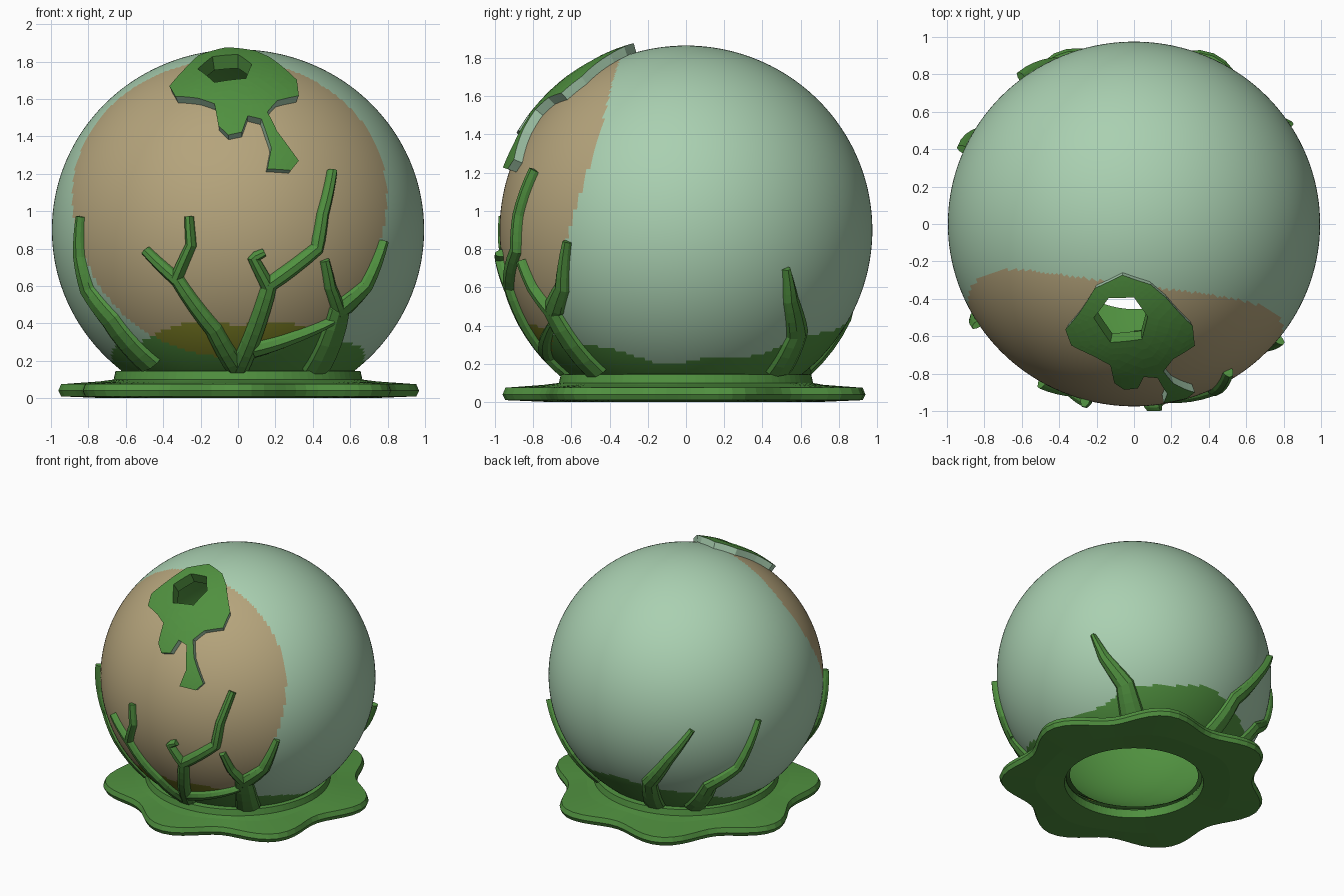
import bpy, bmesh, math
from mathutils import Vector

if "Cube" in bpy.data.objects:
    bpy.data.objects.remove(bpy.data.objects["Cube"])

RX, RY, RZ, CZ = 0.995, 0.975, 0.965, 0.90


def material(name, rgb):
    m = bpy.data.materials.new(name)
    m.diffuse_color = (*rgb, 1)
    m.use_nodes = True
    m.node_tree.nodes["Principled BSDF"].inputs["Base Color"].default_value = m.diffuse_color
    return m


PALE = material("pale green", (0.40, 0.63, 0.44))
TAN = material("tan", (0.46, 0.37, 0.20))
OLIVE = material("olive", (0.22, 0.23, 0.02))
GREEN = material("leaf green", (0.08, 0.28, 0.05))


def finish(name, bm, mats, smooth=False):
    bmesh.ops.recalc_face_normals(bm, faces=bm.faces)
    me = bpy.data.meshes.new(name)
    bm.to_mesh(me)
    bm.free()
    for m in mats:
        me.materials.append(m)
    for p in me.polygons:
        p.use_smooth = smooth
    ob = bpy.data.objects.new(name, me)
    bpy.context.collection.objects.link(ob)
    return ob


def normal(p):
    return Vector((p.x / RX**2, p.y / RY**2, (p.z - CZ) / RZ**2)).normalized()


def on_globe(theta, z):
    k = math.sqrt(max(0, 1 - ((z - CZ) / RZ) ** 2))
    return Vector((RX * k * math.cos(theta), RY * k * math.sin(theta), z))


def front(x, z):
    k = math.sqrt(max(0, 1 - ((z - CZ) / RZ) ** 2))
    return on_globe(-math.acos(max(-1, min(1, x / (RX * k)))), z)


# Globe shells, open at the bottom and at the spout
def globe(name, seg, rings, inset, mats, colour=None):
    bm = bmesh.new()
    bmesh.ops.create_uvsphere(bm, u_segments=seg, v_segments=rings, radius=1)
    for v in bm.verts:
        v.co = Vector((v.co.x * (RX - inset), v.co.y * (RY - inset), CZ + v.co.z * (RZ - inset)))
    gone = []
    for f in bm.faces:
        c = f.calc_center_median()
        lat = math.degrees(math.atan2((c.z - CZ) / RZ, -c.y / RY))
        if c.z < 0.06 or ((c.x + 0.065) / 0.155) ** 2 + ((lat - 59.5) / 10) ** 2 < 1:
            gone.append(f)
        elif colour:
            f.material_index = colour(c)
    bmesh.ops.delete(bm, geom=gone, context='FACES')
    return finish(name, bm, mats, True)


def globe_colour(c):
    a = math.atan2(c.y, c.x)
    low = c.z < 0.31 - 0.10 * math.cos(2 * a) + 0.015 * math.sin(9 * a)
    rz = 0.72 if c.z > 1.09 else 0.87
    face = c.y < 0 and ((c.x + 0.045) / 0.84) ** 2 + ((c.z - 1.09) / rz) ** 2 < 1
    return (2 if low else 1) if face else (3 if low else 0)


globe("globe_shell", 240, 140, 0, [PALE, TAN, OLIVE, GREEN], globe_colour)
globe("globe_lining", 72, 44, 0.025, [GREEN])

# Wavy base flange with raised collar: (radius, height, waviness)
profile = [(0.49, 0.07, 0), (0.50, 0.01, 0), (0.70, 0.005, 0.2), (0.90, 0.01, 1),
           (0.915, 0.04, 1), (0.90, 0.075, 1), (0.73, 0.09, 0.3), (0.665, 0.10, 0),
           (0.655, 0.145, 0), (0.58, 0.15, 0)]
bm = bmesh.new()
N = 84
rows = []
for i in range(N):
    a = 2 * math.pi * i / N
    wave = 0.07 * math.cos(7 * (a - math.radians(12)))
    rows.append([bm.verts.new(((r + w * wave) * math.cos(a),
                               (r + w * wave) * math.sin(a) + 0.025 * w,
                               z if z > 0.005 else 0)) for r, z, w in profile])
for i in range(N):
    p, q = rows[i], rows[(i + 1) % N]
    for j in range(len(profile) - 1):
        bm.faces.new((p[j], q[j], q[j + 1], p[j + 1]))
finish("base_flange", bm, [GREEN])


# Roots creeping up the globe
def root(name, pts, w0, w1):
    path = []
    for p, q in zip(pts, pts[1:]):
        path += [p.lerp(q, t / 4) for t in range(4)]
    path.append(pts[-1])
    for p in path:  # push the interpolated points back to the globe
        d = Vector((p.x / RX, p.y / RY, (p.z - CZ) / RZ)).normalized()
        p.xyz = (d.x * RX, d.y * RY, CZ + d.z * RZ)
    bm = bmesh.new()
    rings = []
    for i, p in enumerate(path):
        t = path[min(i + 1, len(path) - 1)] - path[max(i - 1, 0)]
        n = normal(p)
        s = t.cross(n).normalized()
        w = w0 + (w1 - w0) * i / (len(path) - 1)
        rings.append([bm.verts.new(p + s * w * a + n * h) for a, h in
                      ((-1.1, -0.02), (-0.9, 0.018), (-0.4, 0.04), (0.4, 0.04), (0.9, 0.018), (1.1, -0.02))])
    for p, q in zip(rings, rings[1:]):
        for j in range(6):
            bm.faces.new((p[j], p[(j + 1) % 6], q[(j + 1) % 6], q[j]))
    bm.faces.new(rings[0])
    bm.faces.new(rings[-1])
    finish(name, bm, [GREEN])


FRONT_ROOTS = {
    "front_left_root": ([(0, 0.15), (-0.13, 0.37), (-0.32, 0.63), (-0.49, 0.79)], 0.06, 0.028),
    "front_left_twig": ([(-0.33, 0.64), (-0.25, 0.82), (-0.26, 0.97)], 0.035, 0.025),
    "front_middle_root": ([(0, 0.15), (0.09, 0.36), (0.17, 0.61), (0.42, 0.80),
                           (0.45, 0.98), (0.50, 1.21)], 0.055, 0.028),
    "front_middle_twig": ([(0.16, 0.60), (0.08, 0.75), (0.14, 0.78)], 0.038, 0.022),
    "front_low_twig": ([(0.08, 0.26), (0.30, 0.33), (0.50, 0.42)], 0.05, 0.02),
    "front_right_root": ([(0.42, 0.16), (0.54, 0.47), (0.68, 0.60), (0.77, 0.84)], 0.09, 0.022),
    "front_right_twig": ([(0.54, 0.46), (0.49, 0.60), (0.46, 0.74)], 0.04, 0.025),
    "left_root": ([(-0.47, 0.18), (-0.68, 0.42), (-0.80, 0.58), (-0.84, 0.76), (-0.83, 0.97)], 0.10, 0.018),
}
for name, (pts, w0, w1) in FRONT_ROOTS.items():
    root(name, [front(x, z) for x, z in pts], w0, w1)

BACK_ROOTS = {
    "right_back_root": ([(50, 0.17), (46, 0.36), (37, 0.54), (33, 0.70)], 0.09, 0.02),
    "back_root": ([(104, 0.17), (107, 0.44), (117, 0.68), (127, 0.93)], 0.08, 0.02),
    "left_back_root": ([(130, 0.17), (136, 0.43), (148, 0.58), (156, 0.95)], 0.08, 0.02),
}
for name, (pts, w0, w1) in BACK_ROOTS.items():
    root(name, [on_globe(math.radians(a), z) for a, z in pts], w0, w1)

# Dripping spout patch with an open hole: (x, latitude over the front)
outline = [(-.06, 74.5), (.085, 71.5), (.165, 67), (.3, 56), (.31, 48), (.2, 44), (.15, 39),
           (.2, 32), (.31, 22.5), (.27, 19), (.15, 19), (.17, 26), (.12, 36), (.05, 37),
           (.02, 31), (-.05, 30), (-.1, 33.5), (-.12, 42), (-.2, 45), (-.32, 48),
           (-.35, 54), (-.28, 61), (-.2, 70)]
hole = [(-.205, 60), (-.13, 67), (0, 67.5), (.07, 61), (.04, 53), (-.12, 51.5)]
bm = bmesh.new()
edges = []
for loop in (outline, hole):
    vs = [bm.verts.new((x, math.radians(a), 0.05)) for x, a in loop]
    edges += [bm.edges.new((v, vs[(i + 1) % len(vs)])) for i, v in enumerate(vs)]
bmesh.ops.triangle_fill(bm, use_beauty=True, edges=edges, normal=(0, 0, 1))
bmesh.ops.subdivide_edges(bm, edges=bm.edges[:], cuts=3, use_grid_fill=True)
ext = bmesh.ops.extrude_face_region(bm, geom=bm.faces[:], use_keep_orig=True)
for g in ext["geom"]:
    if isinstance(g, bmesh.types.BMVert):
        g.co.z = -0.03
for f in bm.faces:  # outer rim is pale, the hole wall stays green
    hs = [v.co.z for v in f.verts]
    c = f.calc_center_median()
    near = ((c.x + 0.065) / 0.16) ** 2 + ((math.degrees(c.y) - 59.5) / 10) ** 2 < 1
    f.material_index = 1 if max(hs) - min(hs) > 0.01 and not near else 0
for v in bm.verts:
    x, lat, h = v.co
    # the rim spreads a little less on top than at its foot
    k = math.sqrt(1 - (x / RX) ** 2)
    p = Vector((x, -RY * k * math.cos(lat), CZ + RZ * k * math.sin(lat)))
    v.co = p + normal(p) * h
finish("spout_patch", bm, [GREEN, PALE])
